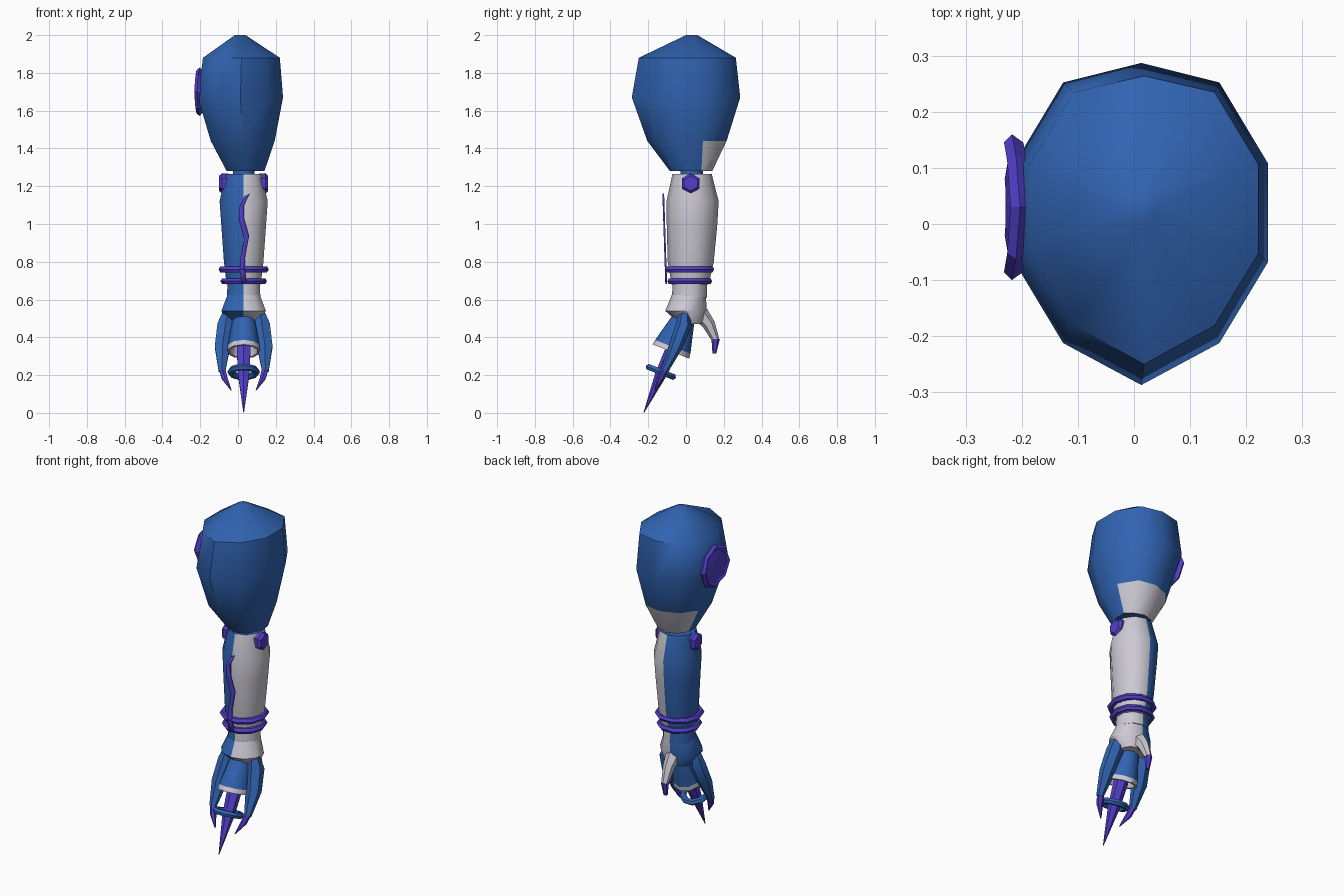
import bpy, bmesh, math
from mathutils import Vector

if "Cube" in bpy.data.objects:
    bpy.data.objects.remove(bpy.data.objects["Cube"])


def material(name, rgb):
    m = bpy.data.materials.new(name)
    m.use_nodes = True
    m.diffuse_color = (*rgb, 1)
    m.node_tree.nodes["Principled BSDF"].inputs["Base Color"].default_value = (*rgb, 1)
    return m


BLUE, WHITE, PURPLE = range(3)
MATS = [material("armor blue", (0.03, 0.125, 0.44)),
        material("pale grey", (0.6, 0.58, 0.65)),
        material("violet", (0.085, 0.05, 0.6))]
MID = 0.03  # centre line of the forearm and hand


def finish(ob, angle=40):
    bpy.ops.object.select_all(action='DESELECT')
    ob.select_set(True)
    bpy.context.view_layer.objects.active = ob
    bpy.ops.object.shade_smooth_by_angle(angle=math.radians(angle))
    return ob


def make(name, bm, angle=40):
    me = bpy.data.meshes.new(name)
    bmesh.ops.recalc_face_normals(bm, faces=bm.faces[:])
    bm.to_mesh(me)
    bm.free()
    for m in MATS:
        me.materials.append(m)
    ob = bpy.data.objects.new(name, me)
    bpy.context.collection.objects.link(ob)
    return finish(ob, angle)


def loft(name, rings, color, sides=10, axis=(0, 0, 1), ref=(1, 0, 0), angle=40, warp=None):
    """Skin rings of (x, y, z, radius_u, radius_v); color is an index or rule(band, centre)."""
    bm = bmesh.new()
    axis = Vector(axis).normalized()
    v_dir = axis.cross(Vector(ref)).normalized()
    u_dir = v_dir.cross(axis)
    loops = []
    for x, y, z, ru, rv in rings:
        loop = []
        for k in range(sides):
            a = math.pi / 2 + math.tau * k / sides
            p = Vector((x, y, z)) + u_dir * ru * math.cos(a) + v_dir * rv * math.sin(a)
            loop.append(bm.verts.new(warp(p) if warp else p))
        loops.append(loop)
    pick = color if callable(color) else lambda band, c: color
    for i, (lo, hi) in enumerate(zip(loops, loops[1:])):
        for k in range(sides):
            j = (k + 1) % sides
            f = bm.faces.new((lo[k], lo[j], hi[j], hi[k]))
            f.material_index = pick(i, f.calc_center_median())
    for i, loop in ((0, loops[0]), (len(loops) - 2, loops[-1])):
        f = bm.faces.new(loop)
        f.material_index = pick(i, f.calc_center_median())
    return make(name, bm, angle)


def band(name, loc, outer, ry, tube, color, tilt=0):
    bpy.ops.mesh.primitive_torus_add(location=loc, rotation=(tilt, 0, 0), major_segments=10,
                                     minor_segments=6, major_radius=outer - tube,
                                     minor_radius=tube)
    ob = bpy.context.object
    ob.name = name
    ob.scale.y = ry / outer
    ob.data.materials.append(MATS[color])
    finish(ob)


def halves(i, c):
    return WHITE if c.x > MID else BLUE


# Shoulder shell with a pale patch low on the back
def shoulder_warp(p):
    if abs(p.x - 0.015) > 0.1:
        p.y += 0.02
    return p


loft("shoulder", [(0.04, 0.027, 1.28, 0.105, 0.112), (0.025, 0.005, 1.44, 0.178, 0.21),
                  (0.013, 0, 1.67, 0.237, 0.287), (0.018, 0.007, 1.88, 0.214, 0.257),
                  (0.012, 0.03, 2.0, 0.03, 0.03)],
     lambda i, c: WHITE if i == 0 and c.z > 1.3 and c.y > 0.08 else BLUE,
     angle=50, warp=shoulder_warp)


# Round badge wrapped on the side of the shoulder
def badge_warp(p):
    p.x += 0.025 * ((p.z - 1.7) / 0.128) ** 2 + 0.01 * ((p.y - 0.03) / 0.128) ** 2
    return p


loft("shoulder_badge", [(-0.205, 0.03, 1.7, 0.115, 0.11), (-0.228, 0.03, 1.7, 0.13, 0.128),
                        (-0.24, 0.03, 1.7, 0.116, 0.114), (-0.228, 0.03, 1.7, 0.098, 0.096),
                        (-0.232, 0.03, 1.7, 0.05, 0.05)],
     PURPLE, sides=8, axis=(-1, 0, 0), ref=(0, 1, 0), angle=25, warp=badge_warp)

# Elbow, forearm, wrist and palm
loft("elbow_joint", [(MID, 0.03, 1.25, 0.06, 0.06), (MID, 0.03, 1.3, 0.06, 0.06)], BLUE)
loft("forearm", [(MID, 0.022, 0.68, 0.095, 0.098), (MID, 0.025, 0.8, 0.11, 0.122),
                 (MID, 0.032, 1.0, 0.125, 0.134), (MID, 0.035, 1.12, 0.134, 0.138),
                 (MID, 0.032, 1.265, 0.1, 0.104)], halves)
loft("wrist", [(MID, 0.018, 0.61, 0.093, 0.093), (MID, 0.02, 0.69, 0.09, 0.09)], halves)
loft("palm", [(MID, 0.03, 0.47, 0.08, 0.06), (MID, 0, 0.54, 0.124, 0.11),
              (MID, 0.015, 0.625, 0.09, 0.09)], halves)
band("wrist_band_upper", (MID, 0.018, 0.76), 0.133, 0.138, 0.018, PURPLE)
band("wrist_band_lower", (MID, 0.02, 0.697), 0.123, 0.125, 0.018, PURPLE)

# Mirrored elbow bolts and side fingers
for side, s in (("left", 1), ("right", -1)):
    loft(side + "_elbow_bolt", [(MID + s * d, 0.025, 1.215, r, r)
                                for d, r in ((0.07, 0.05), (0.115, 0.054), (0.13, 0.04))],
         PURPLE, sides=6, axis=(s, 0, 0), ref=(0, 1, 0), angle=25)
    tilt = (0, 0.3, 1)
    loft(side + "_finger", [(MID + s * d, y, z, ru, rv) for d, y, z, ru, rv in (
        (0.075, -0.005, 0.57, 0.022, 0.02), (0.095, -0.01, 0.47, 0.05, 0.042),
        (0.112, -0.055, 0.35, 0.047, 0.036), (0.115, -0.115, 0.22, 0.02, 0.02))],
        BLUE, sides=6, axis=tilt)
    loft(side + "_finger_claw", [(MID + s * d, y, z, r, r) for d, y, z, r in (
        (0.115, -0.108, 0.235, 0.02), (0.1, -0.135, 0.18, 0.018), (0.066, -0.165, 0.12, 0.003))],
        PURPLE, sides=6, axis=tilt)

# Thumb at the back
back = (0, -0.5, 1)
loft("thumb", [(MID, 0.06, 0.54, 0.045, 0.05), (MID, 0.12, 0.47, 0.032, 0.034),
               (MID, 0.158, 0.385, 0.02, 0.02)], WHITE, sides=6, axis=back)
loft("thumb_claw", [(MID, 0.157, 0.39, 0.022, 0.022), (MID, 0.15, 0.315, 0.012, 0.01)],
     PURPLE, sides=6)

# Flared hollow cuff with a pale rim and lining
down = (0, 0.36, 0.93)
loft("hand_cuff", [(MID, -0.012, 0.5, 0.06, 0.06), (MID, -0.07, 0.35, 0.088, 0.1),
                   (MID, -0.08, 0.325, 0.09, 0.104), (MID, -0.08, 0.325, 0.075, 0.088),
                   (MID, -0.045, 0.415, 0.06, 0.065)],
     lambda i, c: WHITE if i else BLUE, axis=down)

# Central spike and the ring around it
loft("central_spike", [(MID, -0.04, 0.42, 0.035, 0.03), (MID, -0.075, 0.33, 0.042, 0.036),
                       (MID, -0.135, 0.2, 0.034, 0.03), (MID, -0.223, 0.002, 0.002, 0.002)],
     PURPLE, sides=6, axis=down)
band("spike_ring", (MID, -0.133, 0.217), 0.087, 0.09, 0.018, BLUE, tilt=-0.38)

# Wavy ribbon down the front of the forearm
bm = bmesh.new()
previous = None
for x, z in ((0.05, 1.155), (0.018, 1.09), (0.02, 1.02), (0.046, 0.93),
             (0.026, 0.83), (0.022, 0.76), (0.033, 0.69)):
    y = -0.105 - 0.033 * (z - 0.69)
    pair = [bm.verts.new((x + d, y, z + d * 0.5)) for d in (-0.013, 0.013)]
    if previous:
        bm.faces.new((*previous, *reversed(pair))).material_index = PURPLE
    previous = pair
ribbon = make("forearm_ribbon", bm)
solid = ribbon.modifiers.new("thickness", 'SOLIDIFY')
solid.thickness = 0.009
solid.offset = 0
